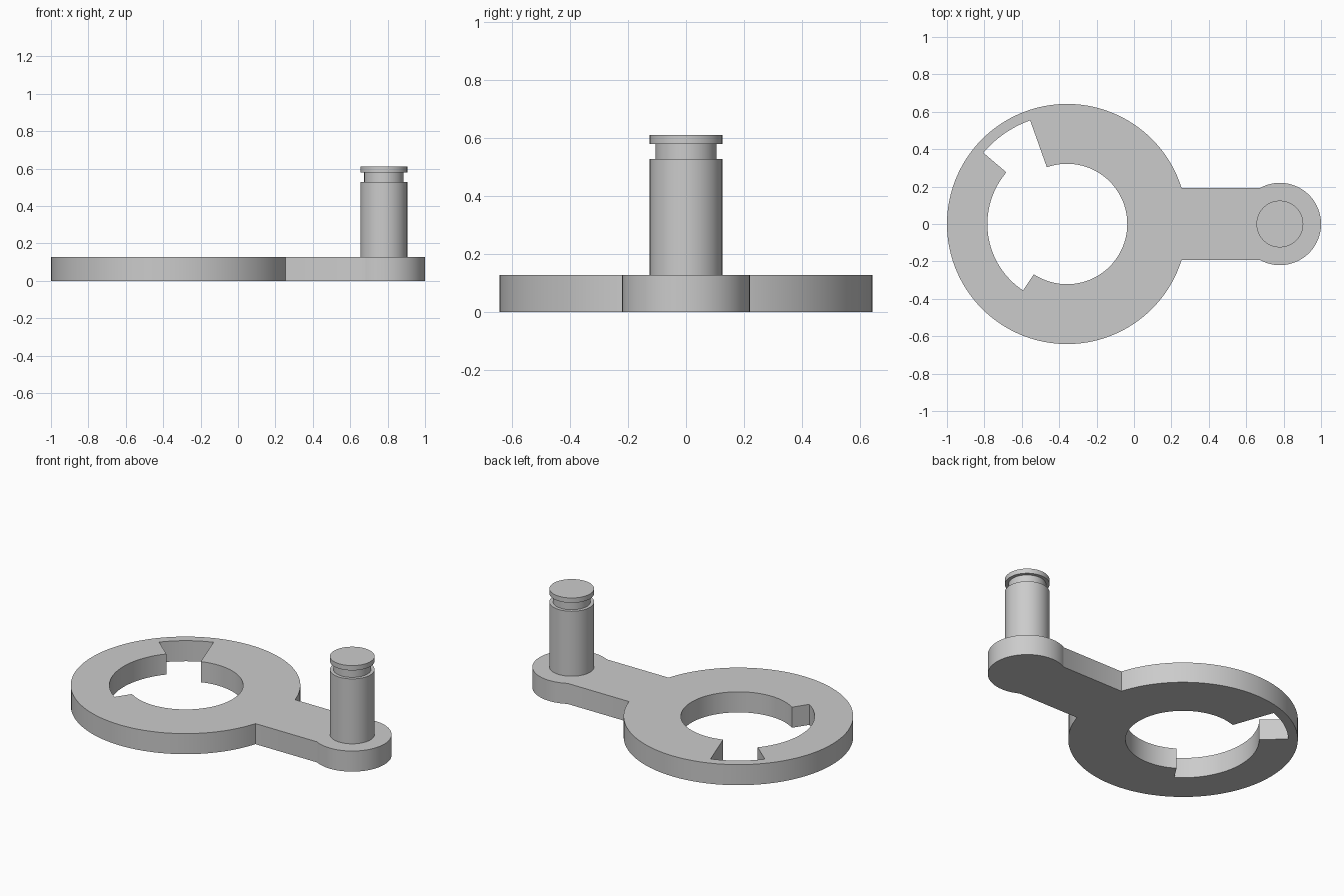
import bpy, bmesh, math
from math import radians, asin, degrees

if "Cube" in bpy.data.objects:
    bpy.data.objects.remove(bpy.data.objects["Cube"])

THICK = 0.127
RING_X, RING_R = -0.358, 0.642
HEAD_X, HEAD_R = 0.78, 0.22
ARM_HALF = 0.193

grey = bpy.data.materials.new("plain grey")
grey.use_nodes = True
grey.diffuse_color = (0.6, 0.6, 0.6, 1)
grey.node_tree.nodes["Principled BSDF"].inputs["Base Color"].default_value = (0.6, 0.6, 0.6, 1)


def arc(cx, r, start, end):
    """Points along an arc centred on the x axis, angles in degrees."""
    n = max(2, round(abs(end - start) / 3))
    angles = [radians(start + (end - start) * i / n) for i in range(n + 1)]
    return [(cx + r * math.cos(a), r * math.sin(a)) for a in angles]


def finish(bm, name):
    bmesh.ops.recalc_face_normals(bm, faces=bm.faces)
    mesh = bpy.data.meshes.new(name)
    bm.to_mesh(mesh)
    bm.free()
    obj = bpy.data.objects.new(name, mesh)
    bpy.context.collection.objects.link(obj)
    mesh.materials.append(grey)
    bpy.ops.object.select_all(action="DESELECT")
    obj.select_set(True)
    bpy.context.view_layer.objects.active = obj
    bpy.ops.object.shade_smooth_by_angle(angle=radians(30))
    return obj


def plate(name, loops, height):
    """Extrude an outline with holes."""
    bm = bmesh.new()
    for loop in loops:
        verts = [bm.verts.new((x, y, 0)) for x, y in loop]
        for a, b in zip(verts, verts[1:] + verts[:1]):
            bm.edges.new((a, b))
    bmesh.ops.triangle_fill(bm, edges=bm.edges[:], use_beauty=True, normal=(0, 0, 1))
    result = bmesh.ops.extrude_face_region(bm, geom=bm.faces[:], use_keep_orig=True)
    top = [g for g in result["geom"] if isinstance(g, bmesh.types.BMVert)]
    bmesh.ops.translate(bm, verts=top, vec=(0, 0, height))
    return finish(bm, name)


def lathe(name, x, profile, sides=96):
    """Spin a radius and height profile about a vertical axis at x."""
    bm = bmesh.new()
    verts = [bm.verts.new((x + r, 0, z)) for r, z in profile]
    edges = [bm.edges.new(pair) for pair in zip(verts, verts[1:])]
    bmesh.ops.spin(bm, geom=verts + edges, cent=(x, 0, 0), axis=(0, 0, 1),
                   angle=math.tau, steps=sides, use_merge=True)
    bmesh.ops.remove_doubles(bm, verts=bm.verts[:], dist=0.0001)
    return finish(bm, name)


# Ring, straight arm and round head share one outline
ring_cut = degrees(asin(ARM_HALF / RING_R))
head_cut = 180 - degrees(asin(ARM_HALF / HEAD_R))
outline = arc(RING_X, RING_R, ring_cut, 360 - ring_cut) + arc(HEAD_X, HEAD_R, -head_cut, head_cut)

# Stepped bore: small radius, deep notch, then a wider stretch
bore = (arc(RING_X, 0.322, -123.5, 109.6)
        + arc(RING_X, 0.588, 109.6, 139.6)
        + arc(RING_X, 0.426, 139.6, 236.5))

plate("crank_plate", [outline, bore], THICK)

# Upright pin with a retaining groove below its cap
lathe("grooved_pin", HEAD_X, [
    (0, 0.1), (0.125, 0.1), (0.125, 0.528), (0.105, 0.528),
    (0.105, 0.58), (0.125, 0.58), (0.125, 0.61), (0, 0.61)])
